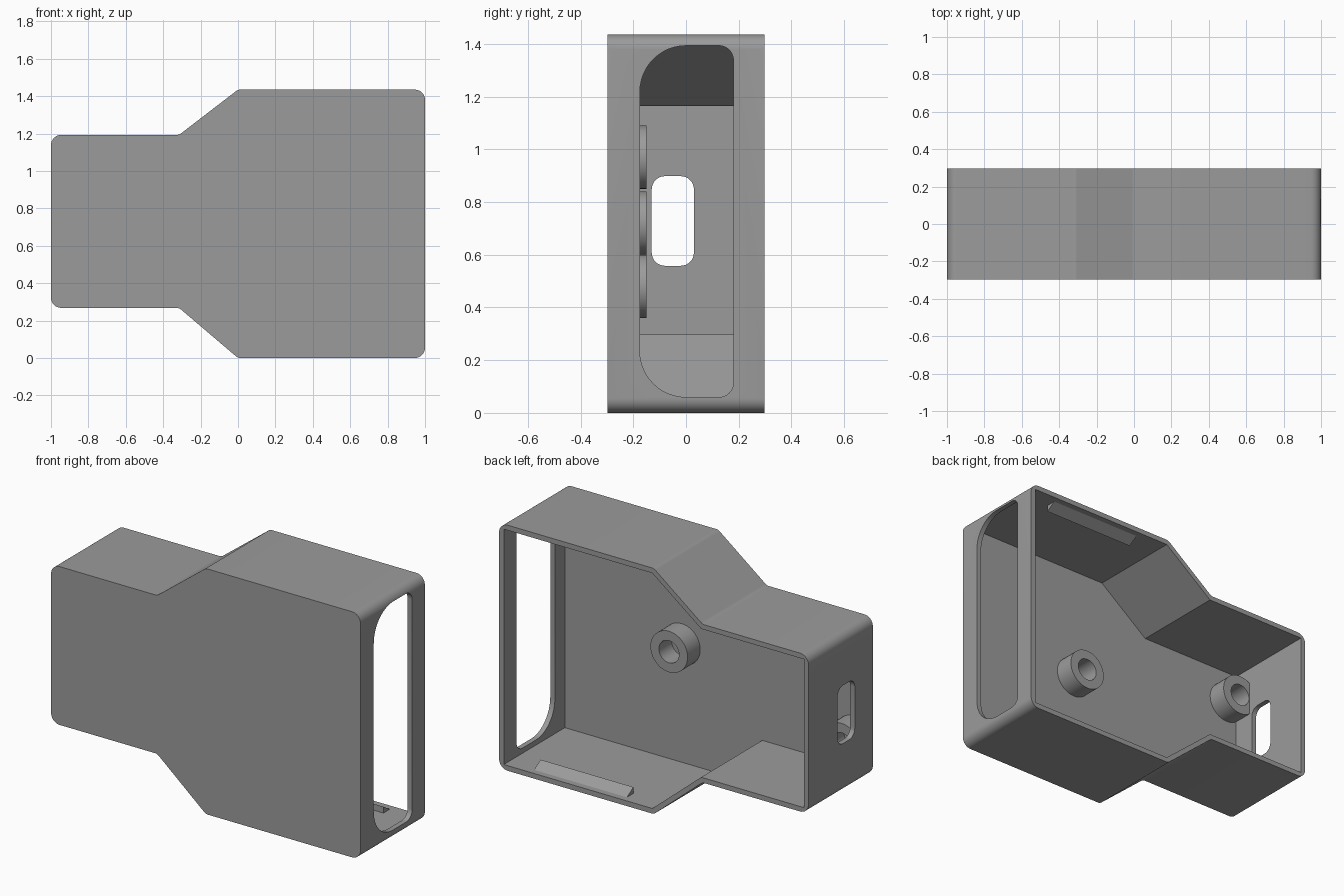
import bpy, bmesh, math
from mathutils import Vector

if "Cube" in bpy.data.objects:
    bpy.data.objects.remove(bpy.data.objects["Cube"])

grey = bpy.data.materials.new("plain_grey")
grey.diffuse_color = (0.33, 0.33, 0.33, 1)
grey.use_nodes = True
grey.node_tree.nodes["Principled BSDF"].inputs["Base Color"].default_value = grey.diffuse_color


def fillet(corners, steps=8):
    """Round each (u, v, radius) corner of a closed outline."""
    out, n = [], len(corners)
    for i, (u, v, r) in enumerate(corners):
        p = Vector((u, v))
        if r == 0:
            out.append(p)
            continue
        a = (Vector(corners[i - 1][:2]) - p).normalized()
        b = (Vector(corners[(i + 1) % n][:2]) - p).normalized()
        half = a.angle(b) / 2
        centre = p + (a + b).normalized() * (r / math.sin(half))
        start = p + a * (r / math.tan(half)) - centre
        end = p + b * (r / math.tan(half)) - centre
        sweep = start.angle_signed(end)
        for k in range(steps + 1):
            t = -sweep * k / steps
            out.append(centre + Vector((start.x * math.cos(t) - start.y * math.sin(t),
                                        start.x * math.sin(t) + start.y * math.cos(t))))
    return out


def finish(name, bm):
    bmesh.ops.recalc_face_normals(bm, faces=bm.faces)
    me = bpy.data.meshes.new(name)
    bm.to_mesh(me)
    bm.free()
    me.materials.append(grey)
    ob = bpy.data.objects.new(name, me)
    bpy.context.collection.objects.link(ob)
    return ob


def prism(name, outline, axis, lo, hi):
    """Extrude an outline along y (outline in x,z) or x (outline in y,z)."""
    bm = bmesh.new()
    place = (lambda u, v, d: (u, d, v)) if axis == 'y' else (lambda u, v, d: (d, u, v))
    face = bm.faces.new([bm.verts.new(place(u, v, lo)) for u, v in outline])
    moved = bmesh.ops.extrude_face_region(bm, geom=[face])['geom']
    shift = (0, hi - lo, 0) if axis == 'y' else (hi - lo, 0, 0)
    bmesh.ops.translate(bm, vec=shift, verts=[g for g in moved if isinstance(g, bmesh.types.BMVert)])
    return finish(name, bm)


def smooth(ob):
    bpy.ops.object.select_all(action='DESELECT')
    ob.select_set(True)
    bpy.context.view_layer.objects.active = ob
    bpy.ops.object.shade_smooth_by_angle(angle=math.radians(30))


# Shell: stepped outline with rounded ends
shell = prism("shell", fillet([
    (-1, 1.193, .055), (-.315, 1.193, .04), (0, 1.435, .04), (1, 1.435, .055),
    (1, 0, .055), (0, 0, .04), (-.315, .268, .04), (-1, .268, .055)]), 'y', -.297, .297)

# Cutters: cavity open at the back, long window on the right, port on the left
cavity = prism("cavity_cutter", [
    (-.97, 1.164), (-.306, 1.164), (.01, 1.405), (.97, 1.405),
    (.97, .03), (.01, .03), (-.306, .297), (-.97, .297)], 'y', -.267, .4)
window = prism("window_cutter", fillet([
    (-.175, .06, .175), (.18, .06, .055), (.18, 1.393, .055), (-.175, 1.393, .175)], 12),
    'x', .9, 1.1)
port = prism("port_cutter", fillet([
    (-.13, .558, .05), (.03, .558, .05), (.03, .898, .05), (-.13, .898, .05)]),
    'x', -1.1, -.9)
for cutter in (cavity, window, port):
    mod = shell.modifiers.new(cutter.name, 'BOOLEAN')
    mod.operation, mod.solver, mod.object = 'DIFFERENCE', 'EXACT', cutter
bpy.context.view_layer.update()
cut = bpy.data.meshes.new_from_object(
    shell.evaluated_get(bpy.context.evaluated_depsgraph_get()))
shell.modifiers.clear()
shell.data = cut
for cutter in (cavity, window, port):
    bpy.data.objects.remove(cutter)
smooth(shell)


# Screw bosses: tubes on the inner floor, trimmed flat where they meet the left wall
def boss(name, cx, cz, outer=.12, inner=.065, n=40):
    bm = bmesh.new()
    rings = []
    for r, y in ((outer, -.275), (outer, -.15), (inner, -.15), (inner, -.267)):
        rings.append([bm.verts.new((max(-.975, cx + r * math.cos(2 * math.pi * i / n)), y,
                                    cz + r * math.sin(2 * math.pi * i / n))) for i in range(n)])
    for a, b in zip(rings, rings[1:]):
        for i in range(n):
            j = (i + 1) % n
            bm.faces.new((a[i], a[j], b[j], b[i]))
    bm.faces.new(rings[0])
    bm.faces.new(rings[3])
    smooth(finish(name, bm))


boss("boss_middle", .215, .72)
boss("boss_lower", -.9, .48)
boss("boss_upper", -.9, .97)

# Snap tabs: wedges along the inner top and bottom walls near the open back
for name, base, s in (("tab_bottom", .027, 1), ("tab_top", 1.408, -1)):
    prism(name, [(.2, base), (.2, base + s * .04), (.265, base)], 'x', .2, .8)
